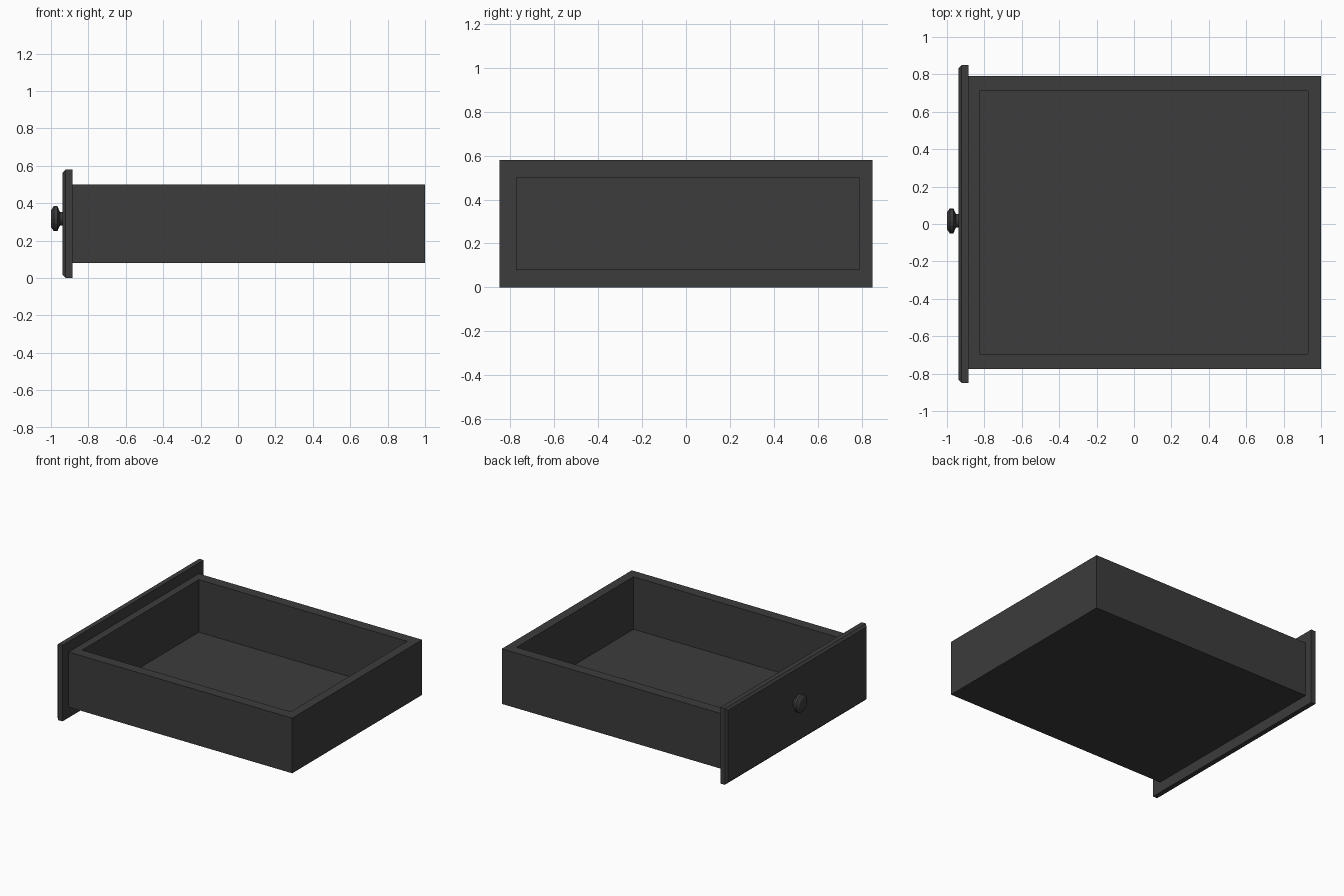
import bpy, bmesh
from math import cos, sin, pi

if "Cube" in bpy.data.objects:
    bpy.data.objects.remove(bpy.data.objects["Cube"])

mat = bpy.data.materials.new("dark_grey")
mat.diffuse_color = (0.045, 0.045, 0.045, 1)
mat.use_nodes = True
mat.node_tree.nodes["Principled BSDF"].inputs["Base Color"].default_value = mat.diffuse_color


def finish(name, bm):
    bmesh.ops.recalc_face_normals(bm, faces=bm.faces)
    me = bpy.data.meshes.new(name)
    bm.to_mesh(me)
    bm.free()
    ob = bpy.data.objects.new(name, me)
    bpy.context.collection.objects.link(ob)
    me.materials.append(mat)
    return ob


def box(bm, lo, hi):
    vs = bmesh.ops.create_cube(bm, size=1)["verts"]
    for v in vs:
        v.co = [l + (c + 0.5) * (h - l) for c, l, h in zip(v.co, lo, hi)]
    return vs


# Open tray: the top is inset for the wall rim, then pushed down to the floor
bm = bmesh.new()
box(bm, (-0.885, -0.775, 0.08), (1.0, 0.79, 0.50))
bm.normal_update()
top = max(bm.faces, key=lambda f: f.calc_center_median().z)
bmesh.ops.inset_region(bm, faces=[top], thickness=0.07, use_even_offset=True)
for v in top.verts:
    v.co.x = -0.827 if v.co.x < 0 else 0.93
    v.co.y = -0.695 if v.co.y < 0 else 0.71
floor = bmesh.ops.extrude_discrete_faces(bm, faces=[top])["faces"][0]
for v in floor.verts:
    v.co.z = 0.10
finish("drawer_tray", bm)

# Front panel with chamfered outer border
bm = bmesh.new()
box(bm, (-0.938, -0.85, 0.0), (-0.885, 0.85, 0.58))
edges = [e for e in bm.edges if all(v.co.x < -0.93 for v in e.verts)]
bmesh.ops.bevel(bm, geom=edges, offset=0.016, segments=1, affect='EDGES')
finish("front_panel", bm)

# Turned knob: (x, radius) profile revolved around the x axis
profile = [(-1.0, 0.045), (-0.985, 0.067), (-0.966, 0.067), (-0.952, 0.036), (-0.93, 0.036)]
sides, cy, cz = 16, 0.017, 0.317
bm = bmesh.new()
rings = [[bm.verts.new((x, cy + r * cos(2 * pi * i / sides), cz + r * sin(2 * pi * i / sides)))
          for i in range(sides)] for x, r in profile]
for a, b in zip(rings, rings[1:]):
    for i in range(sides):
        j = (i + 1) % sides
        bm.faces.new((a[i], a[j], b[j], b[i]))
bm.faces.new(rings[0])
bm.faces.new(rings[-1])
finish("knob", bm)
